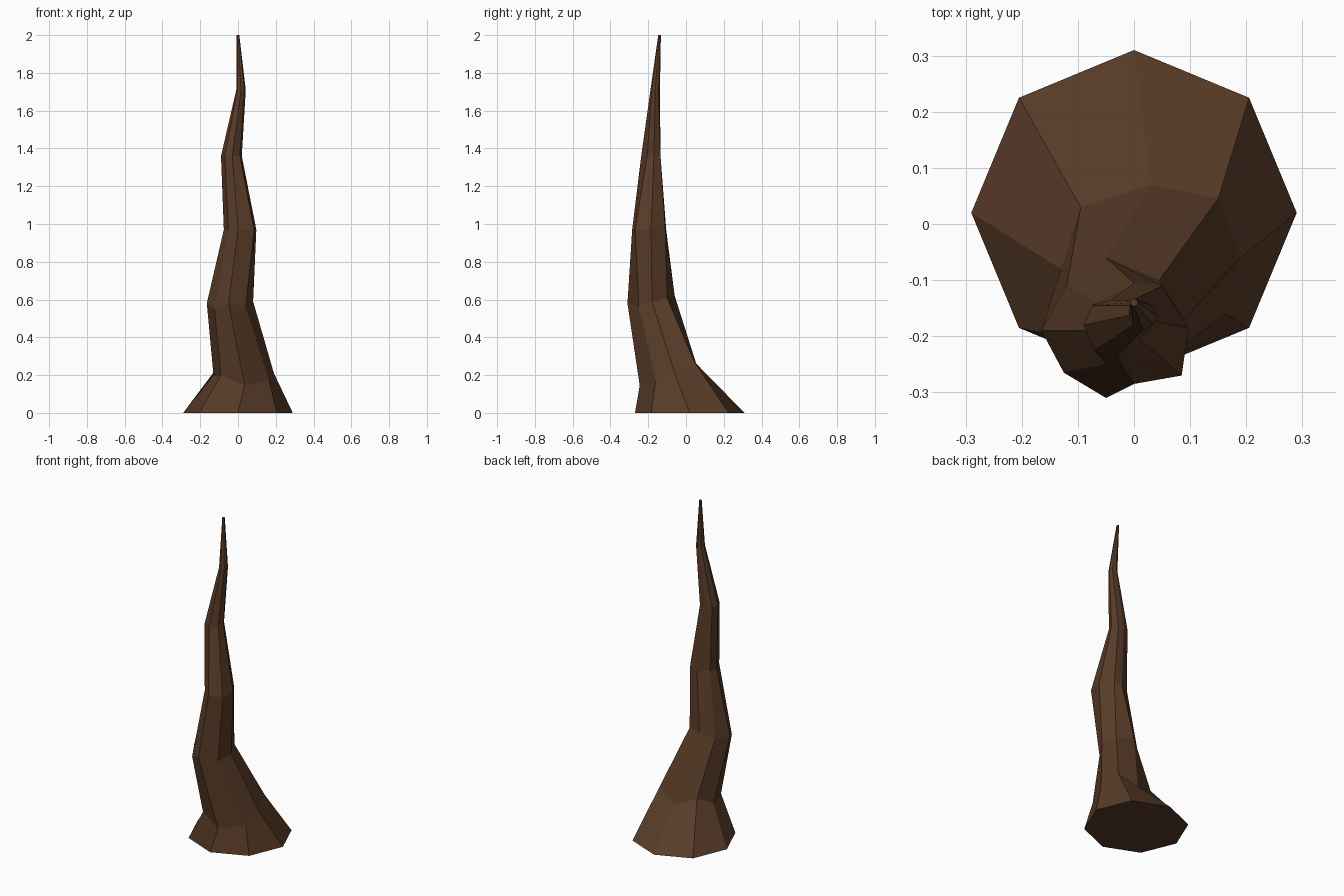
import bpy
import bmesh
from math import cos, sin, pi

SIDES = 8

default_cube = bpy.data.objects.get("Cube")
if default_cube:
    bpy.data.objects.remove(default_cube, do_unlink=True)


def make_material(name, colour):
    material = bpy.data.materials.new(name)
    material.use_nodes = True
    material.diffuse_color = colour
    shader = material.node_tree.nodes["Principled BSDF"]
    shader.inputs["Base Color"].default_value = colour
    shader.inputs["Roughness"].default_value = 0.9
    return material


def octagon(x, y, z, radius):
    """Regular cross-section, starting at the back and turning towards +x."""
    angles = [2 * pi * i / SIDES for i in range(SIDES)]
    return [(x + radius * sin(a), y + radius * cos(a), z) for a in angles]


def level(z, outline):
    """Irregular cross-section lying at one height."""
    return [(x, y, z) for x, y in outline]


def loft(name, sections, material):
    """Skin a stack of cross-sections and close both ends."""
    bm = bmesh.new()
    rings = [[bm.verts.new(point) for point in section] for section in sections]
    for lower, upper in zip(rings, rings[1:]):
        for i in range(SIDES):
            j = (i + 1) % SIDES
            bm.faces.new((lower[i], lower[j], upper[j], upper[i]))
    bm.faces.new(rings[0])
    bm.faces.new(rings[-1])
    bmesh.ops.recalc_face_normals(bm, faces=bm.faces)
    mesh = bpy.data.meshes.new(name)
    bm.to_mesh(mesh)
    bm.free()
    mesh.materials.append(material)
    trunk = bpy.data.objects.new(name, mesh)
    bpy.context.collection.objects.link(trunk)
    return trunk


bark = make_material("dark brown bark", (0.1, 0.045, 0.021, 1))

# Flared shoulder above the foot, with an uneven rim
shoulder = [(0.03, 0.07, 0.21), (0.15, 0.045, 0.27), (0.19, -0.06, 0.21),
            (0.165, -0.16, 0.17), (0.035, -0.245, 0.145), (-0.09, -0.21, 0.2),
            (-0.13, -0.08, 0.2), (-0.095, 0.03, 0.26)]

# Lower bend, leaning to the front and to -x
lower_bend = [(-0.05, -0.06, 0.62), (0.045, -0.1, 0.61), (0.08, -0.18, 0.59),
              (0.04, -0.25, 0.56), (-0.05, -0.31, 0.58), (-0.125, -0.265, 0.55),
              (-0.165, -0.19, 0.58), (-0.12, -0.11, 0.58)]

# Middle bend, leaning to +x
middle_bend = level(0.97, [(0, -0.105), (0.05, -0.11), (0.097, -0.185),
                           (0.085, -0.27), (0, -0.285), (-0.05, -0.25),
                           (-0.075, -0.19), (-0.065, -0.14)])

# Upper bend, leaning back to -x
upper_bend = level(1.36, [(-0.04, -0.135), (0, -0.135), (0.02, -0.17),
                          (0.01, -0.205), (-0.03, -0.237), (-0.07, -0.225),
                          (-0.09, -0.18), (-0.075, -0.145)])

# Whole twisted trunk from the wide foot to the pointed tip
loft("twisted_trunk", [
    octagon(0, 0.02, 0, 0.29),
    shoulder,
    lower_bend,
    middle_bend,
    upper_bend,
    octagon(0.016, -0.163, 1.71, 0.025),
    octagon(0, -0.14, 2, 0.007),
], bark)
